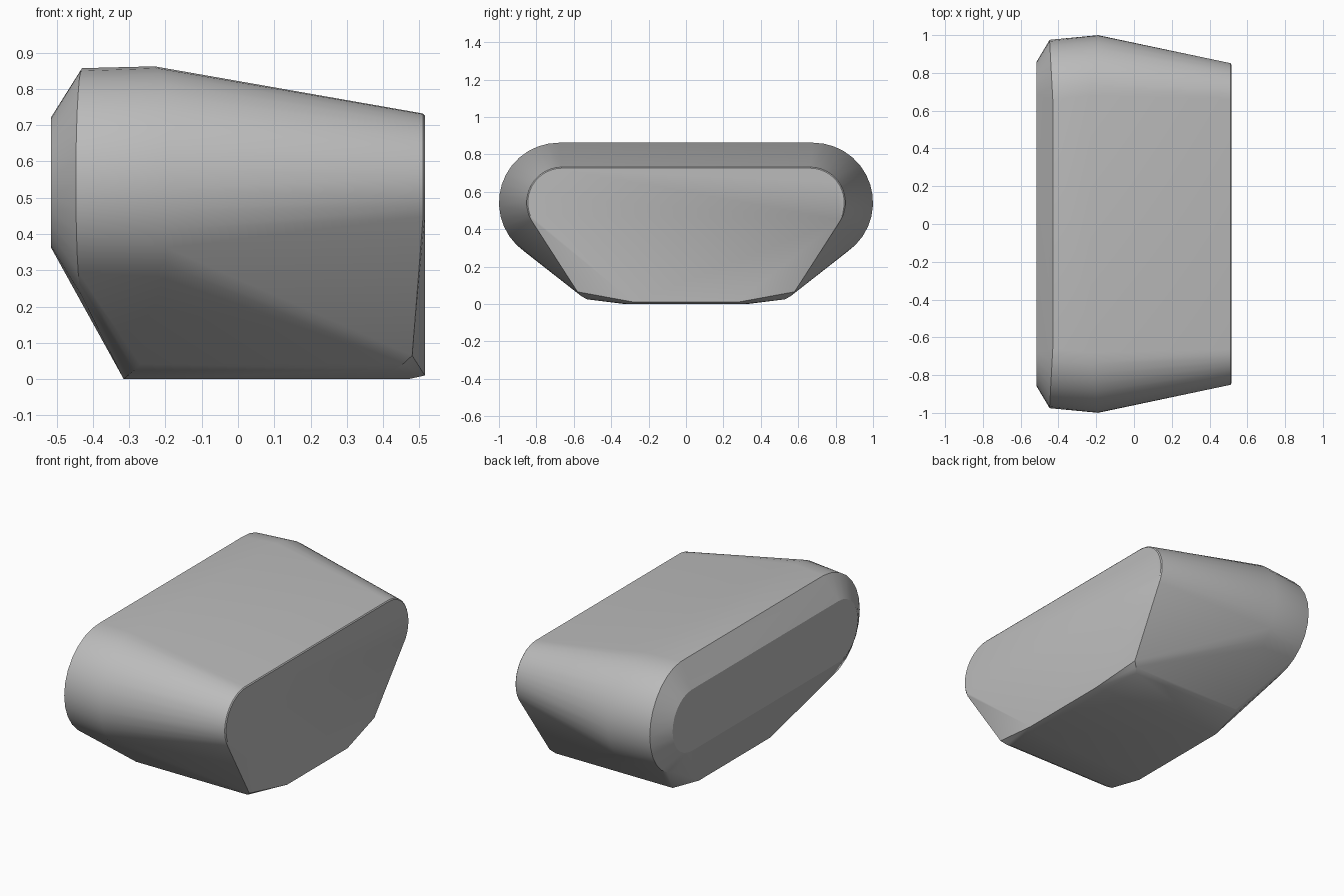
import bpy, bmesh, math
from math import sin, cos, radians

cube = bpy.data.objects.get("Cube")
if cube:
    bpy.data.objects.remove(cube)

grey = bpy.data.materials.new("plain grey")
grey.use_nodes = True
colour = (0.5, 0.5, 0.5, 1)
grey.diffuse_color = colour
grey.node_tree.nodes["Principled BSDF"].inputs["Base Color"].default_value = colour

bm = bmesh.new()


def mirrored(x, y, z):
    """Place one point on each side of the body."""
    for side in (-1, 1):
        bm.verts.new((x, side * y, z))


def rounded_end(x_top, x_side, y, r, last, steps=14):
    """Arc from the top (0 degrees) round the outside to the last angle."""
    for i in range(steps + 1):
        a = radians(last * i / steps)
        x = x_top + (x_side - x_top) * sin(a)
        mirrored(x, y + r * sin(a), 0.542 + r * cos(a))


# Rounded sections: small left-out face, shoulder, widest ring, tapered end
rounded_end(-0.515, -0.515, 0.68, 0.18, 180)
rounded_end(-0.43, -0.447, 0.66, 0.315, 180)
rounded_end(-0.23, -0.19, 0.68, 0.32, 145)
rounded_end(0.51, 0.51, 0.662, 0.19, 120)
rounded_end(0.515, 0.515, 0.662, 0.184, 120)

# Narrow underside with softened corners
for point in ((-0.315, 0.33, 0), (0.47, 0.31, 0), (0.515, 0.28, 0.01),
              (-0.285, 0.53, 0.025), (0.43, 0.53, 0.025),
              (-0.27, 0.56, 0.042), (0.455, 0.56, 0.042),
              (0.48, 0.58, 0.065)):
    mirrored(*point)

# Wrap the sections in one convex skin
hull = bmesh.ops.convex_hull(bm, input=bm.verts)
spare = {v for v in hull["geom_interior"] + hull["geom_unused"]
         if isinstance(v, bmesh.types.BMVert)}
bmesh.ops.delete(bm, geom=list(spare), context='VERTS')
bmesh.ops.dissolve_limit(bm, angle_limit=radians(0.5),
                         verts=bm.verts, edges=bm.edges)
bmesh.ops.recalc_face_normals(bm, faces=bm.faces)

mesh = bpy.data.meshes.new("body")
bm.to_mesh(mesh)
bm.free()
mesh.materials.append(grey)
body = bpy.data.objects.new("body", mesh)
bpy.context.collection.objects.link(body)

# Smooth curves, crisp rims
bpy.ops.object.select_all(action='DESELECT')
body.select_set(True)
bpy.context.view_layer.objects.active = body
bpy.ops.object.shade_smooth_by_angle(angle=radians(28))
